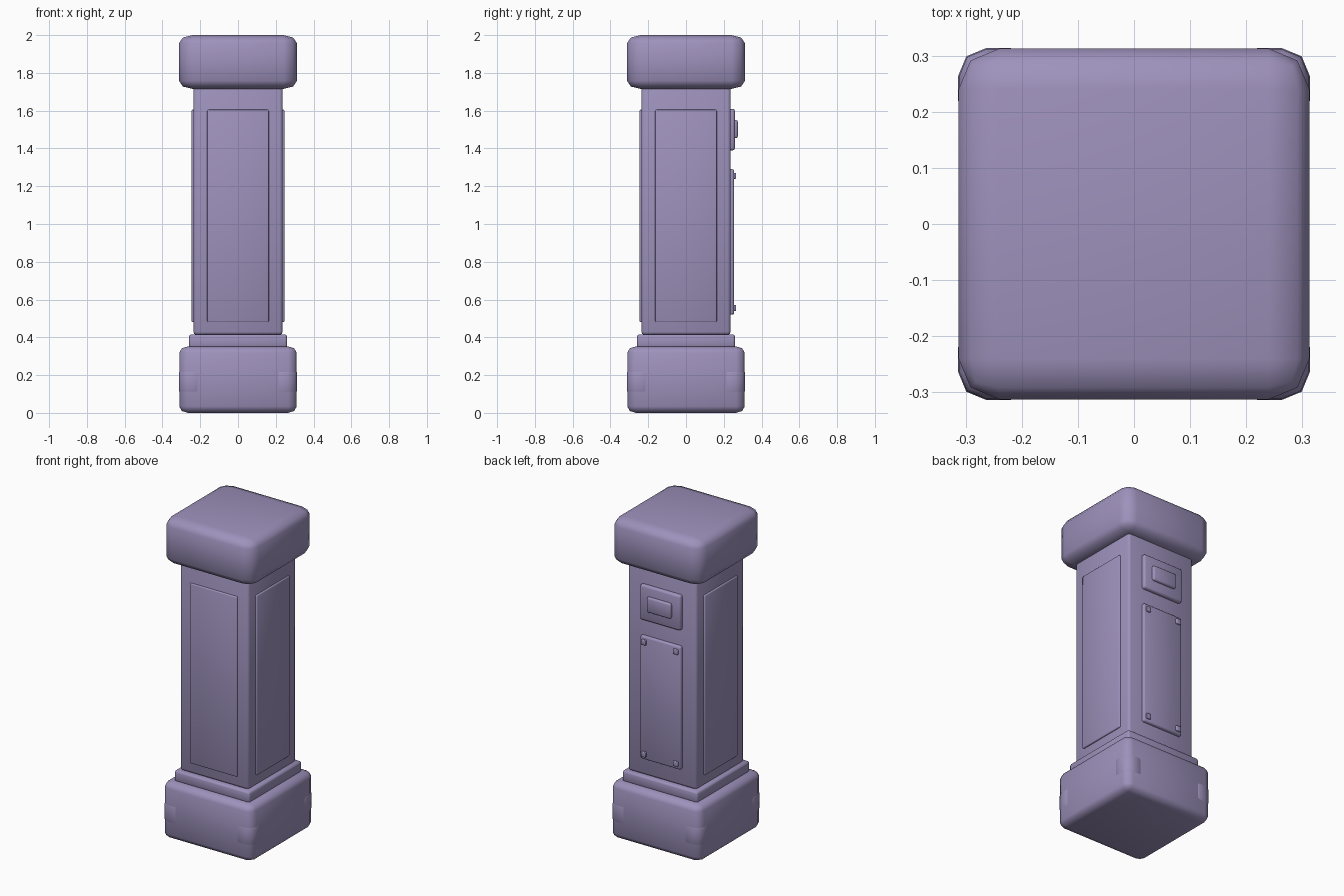
import bpy, bmesh, math
from mathutils import Matrix

if "Cube" in bpy.data.objects:
    bpy.data.objects.remove(bpy.data.objects["Cube"])

stone = bpy.data.materials.new("muted_purple")
stone.diffuse_color = (0.34, 0.285, 0.50, 1)
stone.use_nodes = True
stone.node_tree.nodes["Principled BSDF"].inputs["Base Color"].default_value = stone.diffuse_color


def block(name, x, y, z, bevel, squash=1.0, segments=2):
    """Rounded box from (min, max) ranges; squash scales the bevel's height."""
    size = [b - a for a, b in (x, y, z)]
    mid = [(a + b) / 2 for a, b in (x, y, z)]
    bm = bmesh.new()
    bmesh.ops.create_cube(bm, size=1)
    bmesh.ops.scale(bm, vec=(size[0], size[1], size[2] / squash), verts=bm.verts)
    bmesh.ops.bevel(bm, geom=bm.edges[:], offset=bevel, segments=segments,
                    profile=0.5, affect='EDGES')
    bmesh.ops.scale(bm, vec=(1, 1, squash), verts=bm.verts)
    bmesh.ops.translate(bm, vec=mid, verts=bm.verts)
    me = bpy.data.meshes.new(name)
    bm.to_mesh(me)
    bm.free()
    me.materials.append(stone)
    ob = bpy.data.objects.new(name, me)
    bpy.context.collection.objects.link(ob)
    bpy.context.view_layer.objects.active = ob
    ob.select_set(True)
    bpy.ops.object.shade_smooth_by_angle(angle=math.radians(50))
    ob.select_set(False)
    return ob


def square(name, half, z, bevel, squash=1.0):
    return block(name, (-half, half), (-half, half), z, bevel, squash)


# Stacked masonry: plinth, ledge, shaft, cap
square("plinth", 0.311, (0, 0.352), 0.046, 0.75)
square("ledge", 0.26, (0.345, 0.415), 0.012)
square("shaft", 0.236, (0.413, 1.76), 0.016)
square("cap", 0.3125, (1.715, 2.0), 0.072, 0.6)

# Barely raised corner guards on the plinth
for sx in (-1, 1):
    for sy in (-1, 1):
        block("corner_guard", sorted((sx * 0.17, sx * 0.3135)),
              sorted((sy * 0.17, sy * 0.3135)), (0.07, 0.26), 0.05)

# Raised panels on the front, right and left
for name, turn in (("front_panel", 0), ("right_panel", 90), ("left_panel", -90)):
    panel = block(name, (-0.163, 0.163), (-0.246, -0.22), (0.48, 1.605), 0.006)
    panel.data.transform(Matrix.Rotation(math.radians(turn), 4, 'Z'))

# Back: control plate with a button, and an access door with bolts
block("control_plate", (-0.14, 0.14), (0.21, 0.259), (1.39, 1.61), 0.012)
block("control_button", (-0.083, 0.083), (0.24, 0.275), (1.455, 1.55), 0.01)
block("access_door", (-0.14, 0.14), (0.21, 0.255), (0.52, 1.29), 0.01)
for x in (-0.11, 0.11):
    for z in (0.555, 1.255):
        block("door_bolt", (x - 0.016, x + 0.016), (0.245, 0.266),
              (z - 0.016, z + 0.016), 0.004)
